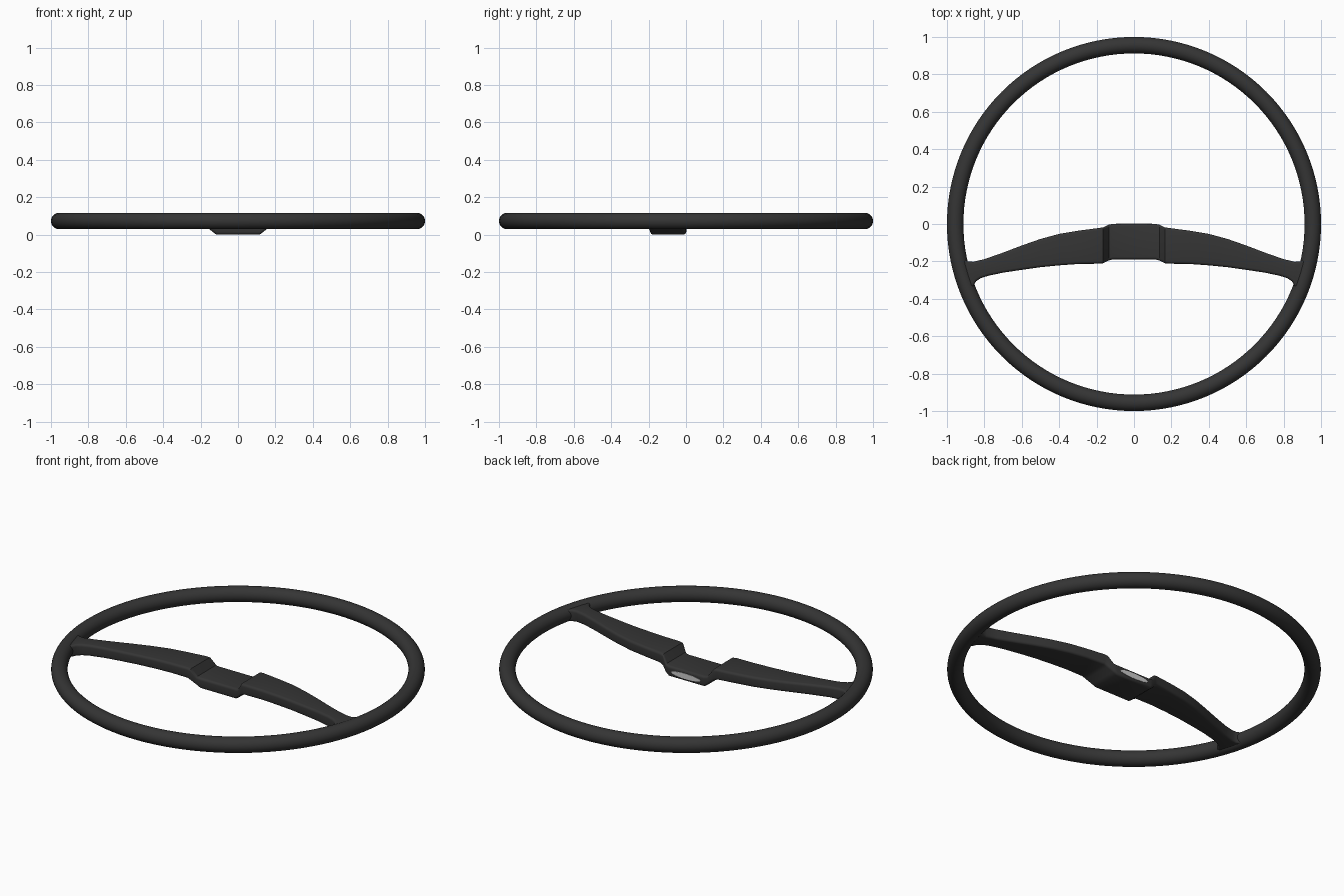
import bpy, bmesh, math
from mathutils import Vector

if "Cube" in bpy.data.objects:
    bpy.data.objects.remove(bpy.data.objects["Cube"])


def material(name, rgb):
    m = bpy.data.materials.new(name)
    m.diffuse_color = (*rgb, 1)
    m.use_nodes = True
    m.node_tree.nodes["Principled BSDF"].inputs["Base Color"].default_value = m.diffuse_color
    return m


DARK = material("dark_grey_plastic", (0.035, 0.035, 0.035))
LIGHT = material("light_grey", (0.6, 0.6, 0.6))


def finish(bm, name, mat, angle):
    bmesh.ops.recalc_face_normals(bm, faces=bm.faces)
    mesh = bpy.data.meshes.new(name)
    bm.to_mesh(mesh)
    bm.free()
    ob = bpy.data.objects.new(name, mesh)
    bpy.context.collection.objects.link(ob)
    mesh.materials.append(mat)
    bpy.ops.object.select_all(action='DESELECT')
    ob.select_set(True)
    bpy.context.view_layer.objects.active = ob
    bpy.ops.object.shade_smooth_by_angle(angle=math.radians(angle))
    return ob


def loft(bm, rings):
    vs = [[bm.verts.new(p) for p in r] for r in rings]
    n = len(rings[0])
    for a, b in zip(vs, vs[1:]):
        for i in range(n):
            j = (i + 1) % n
            bm.faces.new((a[i], a[j], b[j], b[i]))
    bm.faces.new(vs[0])
    bm.faces.new(vs[-1])


def section(xu, yu, xl, yl, zb, zt, r=0.014):
    """Rounded rectangle spanning the upper and lower edge points."""
    up, low = Vector((xu, yu, 0)), Vector((xl, yl, 0))
    width = (up - low).length
    d = (up - low) / width
    pts = []
    corners = [(width - r, zt - r, 0), (r, zt - r, 90), (r, zb + r, 180), (width - r, zb + r, 270)]
    for cu, cz, start in corners:
        for k in range(5):
            a = math.radians(start + k * 22.5)
            pts.append(low + d * (cu + r * math.cos(a)) + Vector((0, 0, cz + r * math.sin(a))))
    return pts


# Rim: round tube swept into a full circle
bpy.ops.mesh.primitive_torus_add(major_radius=0.956, minor_radius=0.044, major_segments=128,
                                 minor_segments=24, location=(0, 0, 0.073))
rim = bpy.context.object
rim.name = "rim"
rim.data.materials.append(DARK)
bpy.ops.object.shade_smooth()

# Spoke bar: low hub in the middle, step up to the arms, flare into the rim
# (upper x, upper y, lower x, lower y, bottom z, top z)
half = [
    (0.115, 0.000, 0.115, -0.190, 0.000, 0.062),
    (0.135, -0.003, 0.135, -0.195, 0.014, 0.066),
    (0.165, -0.018, 0.165, -0.210, 0.040, 0.110),
    (0.185, -0.021, 0.185, -0.212, 0.050, 0.113),
    (0.30, -0.036, 0.30, -0.214, 0.052, 0.113),
    (0.40, -0.053, 0.40, -0.221, 0.052, 0.113),
    (0.50, -0.080, 0.50, -0.231, 0.052, 0.112),
    (0.60, -0.115, 0.60, -0.245, 0.051, 0.112),
    (0.70, -0.153, 0.70, -0.260, 0.049, 0.112),
    (0.80, -0.188, 0.78, -0.277, 0.046, 0.112),
    (0.86, -0.202, 0.82, -0.290, 0.043, 0.111),
    (0.89, -0.200, 0.845, -0.307, 0.040, 0.110),
    (0.905, -0.190, 0.857, -0.328, 0.039, 0.108),
    (0.935, -0.165, 0.878, -0.365, 0.042, 0.104),
]
mirrored = [(-s[0], s[1], -s[2], s[3], s[4], s[5]) for s in reversed(half)]
bm = bmesh.new()
loft(bm, [section(*s) for s in mirrored + half])
finish(bm, "spoke_bar", DARK, 40)

# Light oval insert on the back wall of the hub
bm = bmesh.new()
n = 32
oval = [(0.095 * math.cos(2 * math.pi * i / n), 0.031 + 0.016 * math.sin(2 * math.pi * i / n))
        for i in range(n)]
loft(bm, [[(x, y, z) for x, z in oval] for y in (-0.003, 0.002)])
finish(bm, "hub_insert", LIGHT, 30)
